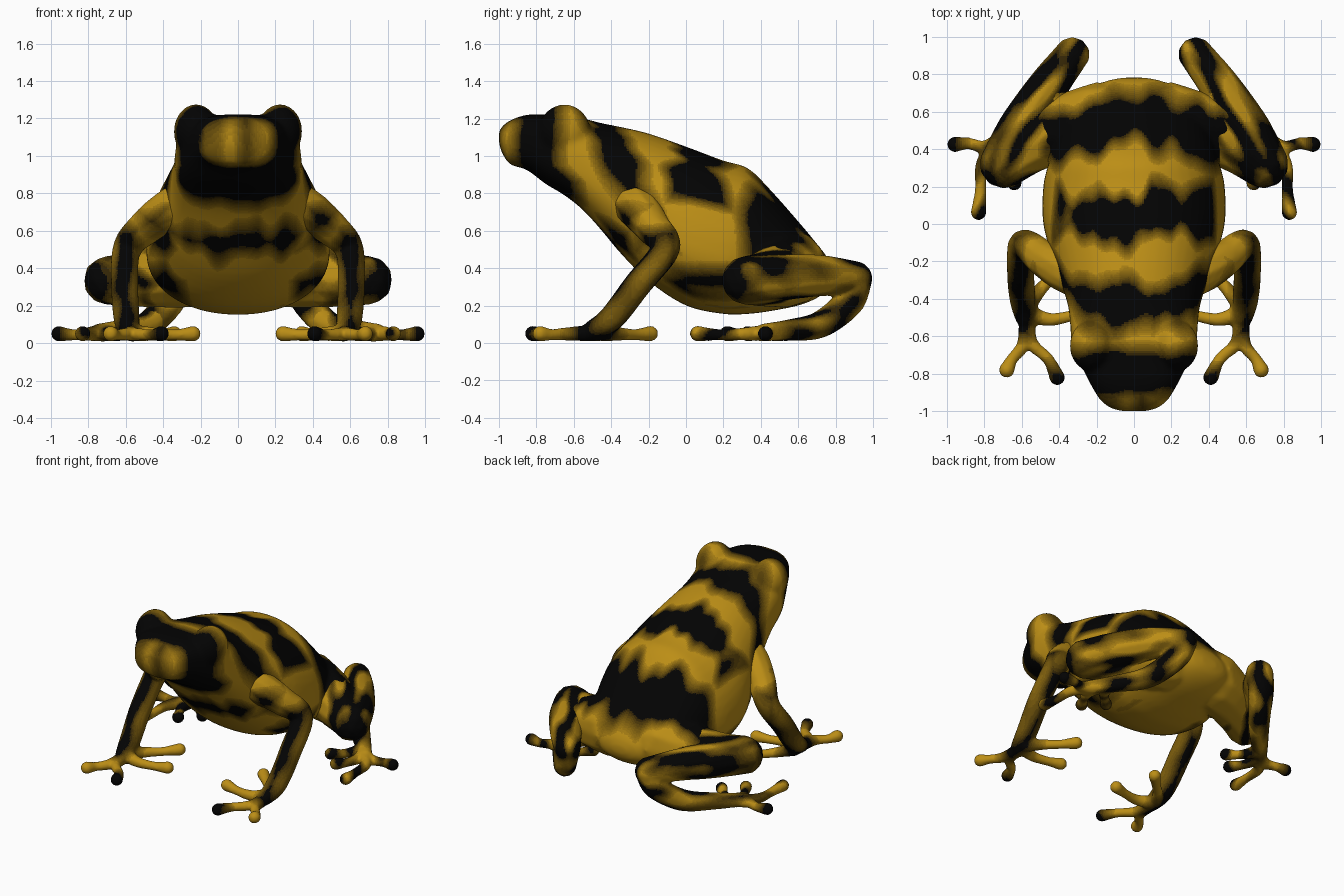
import bpy, bmesh, math
from mathutils import Matrix, Vector, noise

if "Cube" in bpy.data.objects:
    bpy.data.objects.remove(bpy.data.objects["Cube"])

# Skin colours: steps from yellow to black
YELLOW, BLACK, STEPS = (0.50, 0.27, 0.008), (0.001, 0.001, 0.001), 10
SKIN = []
for i in range(STEPS + 1):
    m = bpy.data.materials.new("skin_%d" % i)
    k = (i / STEPS) ** 0.6
    m.diffuse_color = [a + (b - a) * k for a, b in zip(YELLOW, BLACK)] + [1]
    m.use_nodes = True
    m.node_tree.nodes["Principled BSDF"].inputs["Base Color"].default_value = m.diffuse_color
    SKIN.append(m)


def spline(pts, steps):
    """Smooth curve through tuples of any length."""
    P = [pts[0]] + list(pts) + [pts[-1]]
    out = []
    for i in range(1, len(P) - 2):
        for s in range(steps):
            t = s / steps
            out.append([0.5 * (2 * b + (c - a) * t + (2 * a - 5 * b + 4 * c - d) * t * t
                               + (3 * b - a - 3 * c + d) * t ** 3)
                        for a, b, c, d in zip(*P[i - 1:i + 3])])
    return out + [list(pts[-1])]


def limb(bm, pts, side, steps=9):
    """Chain of overlapping balls along a path of x, y, z, radius."""
    for x, y, z, r in spline(pts, steps):
        bmesh.ops.create_icosphere(bm, subdivisions=2, radius=r,
                                   matrix=Matrix.Translation((side * x, y, z)))


def band(t, a, b):
    return min(t - a, b - t)


def finish(bm, name, voxel, smooth, pattern):
    """Fuse the pieces into one smooth skin and paint it."""
    me = bpy.data.meshes.new(name)
    bm.to_mesh(me)
    bm.free()
    ob = bpy.data.objects.new(name, me)
    bpy.context.collection.objects.link(ob)
    rm = ob.modifiers.new("fuse", 'REMESH')
    rm.mode = 'VOXEL'
    rm.voxel_size = voxel
    sm = ob.modifiers.new("soften", 'SMOOTH')
    sm.factor = 0.5
    sm.iterations = smooth
    deps = bpy.context.evaluated_depsgraph_get()
    new = bpy.data.meshes.new_from_object(ob.evaluated_get(deps))
    ob.modifiers.clear()
    ob.data = new
    new.materials.clear()
    for m in SKIN:
        new.materials.append(m)
    for p in new.polygons:
        c = p.center
        f = pattern(abs(c.x), c.y, c.z, c)
        p.material_index = max(0, min(STEPS, round(STEPS * (0.5 + f / 0.09))))
        p.use_smooth = True
    return ob


# Body and head: y, top, bottom, half width, squareness, height of widest point
SECTIONS = [(-1.0, 1.13, 1.07, .06, 2.2, .5), (-.985, 1.155, 1.02, .12, 2.3, .5),
            (-.94, 1.19, .955, .18, 2.6, .5), (-.85, 1.22, .925, .235, 2.8, .5),
            (-.75, 1.22, .85, .285, 2.8, .5), (-.65, 1.22, .79, .33, 2.8, .48),
            (-.55, 1.20, .71, .34, 2.6, .48), (-.45, 1.175, .6, .35, 2.4, .46),
            (-.35, 1.155, .48, .378, 2.2, .44), (-.2, 1.12, .33, .43, 2.1, .41),
            (0, 1.05, .2, .485, 2.1, .38), (.2, .975, .155, .485, 2.1, .38),
            (.33, .935, .155, .455, 2.1, .4), (.45, .82, .17, .42, 2.1, .43),
            (.6, .65, .2, .36, 2.1, .47), (.7, .53, .24, .26, 2.1, .5),
            (.76, .45, .29, .16, 2.2, .5), (.782, .39, .34, .06, 2.2, .5)]


def body_pattern(x, y, z, c):
    jag = noise.noise(Vector((c.x * 10, y * 2, z * 2))) * 0.08
    slant = y - 0.4 * (1.1 - z)
    chin = max(0, min(.09, .95 - z))
    f = max(band(y, -.92, -.67 + chin) - jag * .6,                       # face mask
            min(band(slant, -.5, -.3), z - .5),                          # shoulder band
            min(band(z, .48, .6), -.3 - y) + .01,                        # chest band
            min(band(y, -.08, .17), z - .78, .43 - x) + jag * .6,        # back spots
            min(band(y + .25 * x, .43, .71), z - .4),                    # rump band
            min(band(z, .25, .4), band(y, -.1, .25), x - .3))            # flank mark
    if y < -.9:                                                          # dusky snout
        f = max(f, -.025, x - .2)
    return f + jag


bm = bmesh.new()
rings = []
for y, top, bot, w, n, mid in spline(SECTIONS, 4):
    ring = []
    zc = bot + (top - bot) * mid
    for k in range(48):
        a = 2 * math.pi * k / 48
        ca, sa = math.cos(a), math.sin(a)
        h = top - zc if sa > 0 else zc - bot
        ring.append(bm.verts.new((math.copysign(abs(ca) ** (2 / n), ca) * w, y,
                                  zc + math.copysign(abs(sa) ** (2 / n), sa) * h)))
    rings.append(ring)
for r0, r1 in zip(rings, rings[1:]):
    for k in range(48):
        bm.faces.new((r0[k], r0[(k + 1) % 48], r1[(k + 1) % 48], r1[k]))
bm.faces.new(rings[0])
bm.faces.new(rings[-1])
bmesh.ops.recalc_face_normals(bm, faces=bm.faces)
# Eye bumps
for s in (-1, 1):
    bmesh.ops.create_icosphere(bm, subdivisions=3, radius=1,
                               matrix=Matrix.Translation((s * .224, -.65, 1.13))
                               @ Matrix.Diagonal((.12, .14, .147, 1)))
# Hips that run into the thighs
for s in (-1, 1):
    limb(bm, [(.2, .55, .4, .21), (.34, .52, .375, .19), (.44, .48, .355, .165)], s, 6)
finish(bm, "body", 0.012, 16, body_pattern)


# Front legs
ARM = [(.25, -.3, .77, .12), (.37, -.25, .71, .115), (.49, -.18, .62, .098), (.592, -.11, .505, .08),
       (.605, -.26, .31, .077), (.595, -.4, .13, .072), (.58, -.5, .068, .055)]
FINGERS = [[(.57, -.48), (.59, -.64), (.65, -.72), (.68, -.78)],
           [(.57, -.48), (.55, -.63), (.46, -.72), (.41, -.82)],
           [(.56, -.48), (.45, -.51), (.33, -.49), (.24, -.47)],
           [(.57, -.44), (.5, -.35), (.42, -.27), (.34, -.19)]]


def digits(bm, paths, side):
    for path in paths:
        prof = [(.055, .048), (.048, .037), (.044, .032), (.05, .043)]
        limb(bm, [p + q for p, q in zip(path, prof)], side, 7)


def front_pattern(x, y, z, c):
    n = noise.noise(Vector((c.x * 9, y * 5, z * 5))) * 0.04
    f = max(min(band(x, .55, .655), .6 - z, -.06 - y, y + .6) + .012,    # forearm stripe
            min(.47 - x, -.76 - y),                                      # finger tip
            min(band(z, .6, .7), band(x, .4, .52), -.22 - y))            # upper arm spot
    return f + n


# Hind legs
THIGH = [(.36, .52, .37, .17), (.46, .47, .355, .165), (.58, .4, .34, .145), (.695, .32, .335, .132)]
SHANK = [(.695, .32, .335, .132), (.6, .52, .35, .125), (.47, .72, .36, .113), (.33, .905, .345, .095)]
FOOT = [(.33, .905, .345, .093), (.37, .87, .22, .085), (.48, .72, .1, .075),
        (.62, .56, .07, .06), (.74, .42, .058, .048)]
TOES = [[(.72, .44), (.8, .41), (.88, .43), (.957, .425)],
        [(.73, .43), (.81, .32), (.82, .18), (.83, .062)],
        [(.71, .43), (.71, .36), (.68, .29), (.64, .22)],
        [(.66, .5), (.62, .43), (.57, .38), (.52, .33)]]


def hind_pattern(x, y, z, c):
    across, along = x * .83 + y * .55, y * .83 - x * .55
    n = noise.noise(Vector((across * 13, along * 4, z * 8 + (3 if c.x > 0 else 9))))
    f = n * 0.16
    knee = .13 - (Vector((x, y, z)) - Vector((.76, .25, .33))).length
    f = max(f, knee + n * .05, x - .91)
    if x < .5 and y < .7 and z < .45:      # inner thigh stays mostly yellow
        f -= min(0.1, (.5 - x) * 1.2)
    return f


for side, word in ((1, "right"), (-1, "left")):
    bm = bmesh.new()
    limb(bm, ARM, side)
    digits(bm, FINGERS, side)
    finish(bm, "front_leg_" + word, 0.011, 4, front_pattern)
    bm = bmesh.new()
    for path in (THIGH, SHANK, FOOT):
        limb(bm, path, side)
    digits(bm, TOES, side)
    finish(bm, "hind_leg_" + word, 0.011, 4, hind_pattern)
